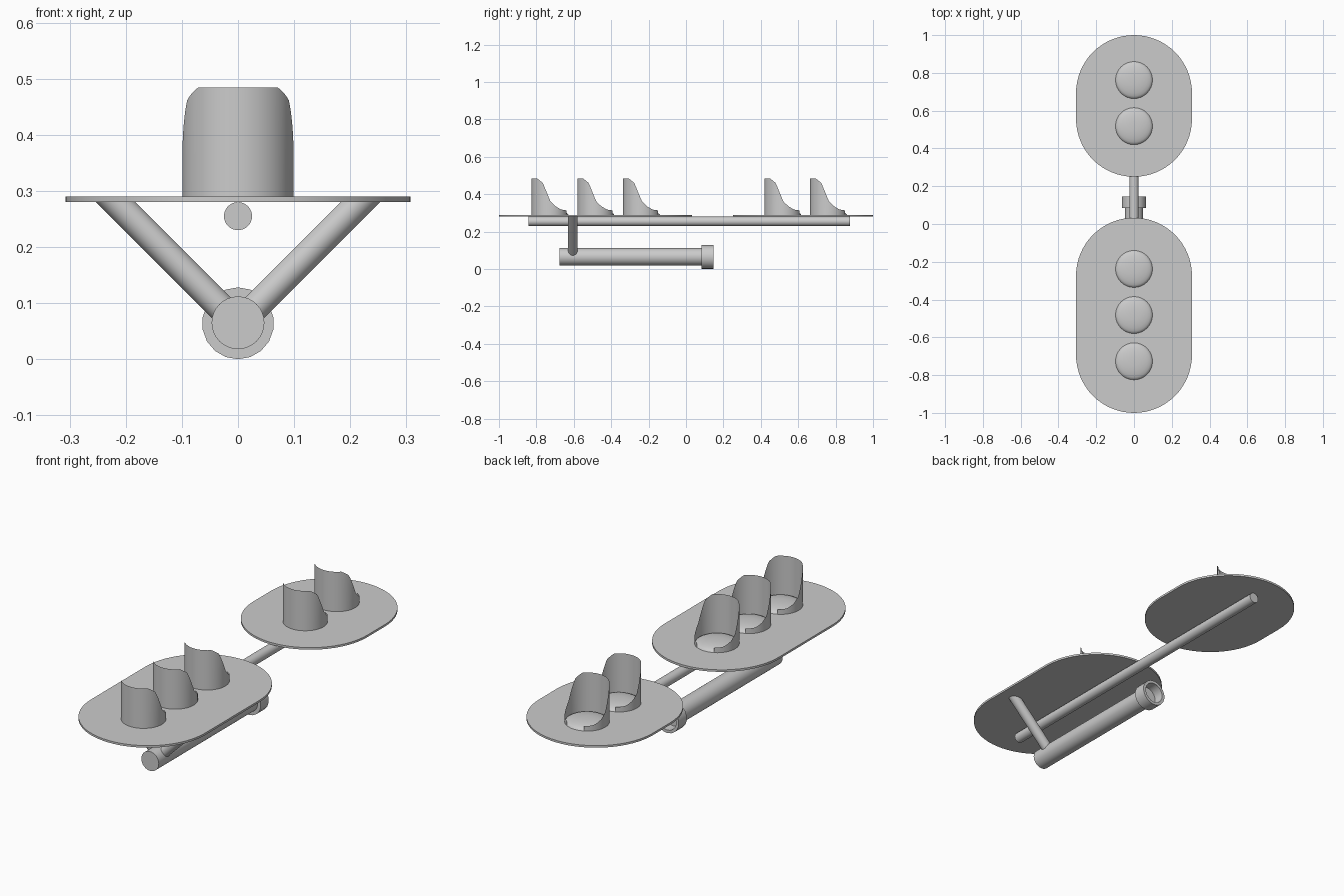
import bpy, bmesh, math
from mathutils import Vector

if "Cube" in bpy.data.objects:
    bpy.data.objects.remove(bpy.data.objects["Cube"])

PLATE_Z, PLATE_T = 0.28, 0.01
TOP = PLATE_Z + PLATE_T


def finish(name, bm, angle=35):
    bmesh.ops.recalc_face_normals(bm, faces=bm.faces)
    me = bpy.data.meshes.new(name)
    bm.to_mesh(me)
    bm.free()
    ob = bpy.data.objects.new(name, me)
    bpy.context.collection.objects.link(ob)
    bpy.ops.object.select_all(action='DESELECT')
    ob.select_set(True)
    bpy.context.view_layer.objects.active = ob
    bpy.ops.object.shade_smooth_by_angle(angle=math.radians(angle))
    return ob


def lathe_y(name, profile, z, segs):
    """Revolve (y, radius) points around a line along y; radius 0 is not needed, ends are capped."""
    bm = bmesh.new()
    rings = []
    for y, r in profile:
        rings.append([bm.verts.new((r * math.sin(2 * math.pi * i / segs), y,
                                    z + r * math.cos(2 * math.pi * i / segs))) for i in range(segs)])
    for a, b in zip(rings, rings[1:]):
        for i in range(segs):
            j = (i + 1) % segs
            bm.faces.new((a[i], a[j], b[j], b[i]))
    bm.faces.new(rings[0])
    bm.faces.new(rings[-1])
    return finish(name, bm)


def plate(name, y0, y1, r=0.307, n=32):
    bm = bmesh.new()
    pts = []
    for cy, start in ((y1 - r, 0), (y0 + r, math.pi)):
        for i in range(n + 1):
            a = start + math.pi * i / n
            pts.append((r * math.cos(a), cy + r * math.sin(a), PLATE_Z))
    f = bm.faces.new([bm.verts.new(p) for p in pts])
    g = bmesh.ops.extrude_face_region(bm, geom=[f])
    bmesh.ops.translate(bm, vec=(0, 0, PLATE_T),
                        verts=[v for v in g['geom'] if isinstance(v, bmesh.types.BMVert)])
    return finish(name, bm)


# Side profile of the hood: (y offset, top height)
HOOD = [(-0.1, 0.484), (-0.068, 0.484), (-0.038, 0.46), (0.002, 0.362),
        (0.03, 0.335), (0.06, 0.318), (0.1, 0.312)]


def hood_height(y):
    for (a, za), (b, zb) in zip(HOOD, HOOD[1:]):
        if y <= b:
            return za + (zb - za) * (y - a) / (b - a)
    return HOOD[-1][1]


def hood(name, cy, r=0.099, gap=math.radians(27), n=60):
    bm = bmesh.new()
    prev = None
    for i in range(n + 1):
        a = gap + (2 * math.pi - 2 * gap) * i / n
        x, y = r * math.sin(a), r * math.cos(a)
        col = [bm.verts.new((x, cy + y, z)) for z in (TOP, hood_height(y))]
        if prev:
            bm.faces.new((prev[0], col[0], col[1], prev[1]))
        prev = col
    return finish(name, bm)


def lens(name, cy, r=0.098, h=0.022, segs=32, rings=6):
    bm = bmesh.new()
    bmesh.ops.create_circle(bm, cap_ends=False, segments=segs, radius=r)
    edges = bm.edges[:]
    for k in range(1, rings):
        t = math.pi / 2 * k / rings
        g = bmesh.ops.extrude_edge_only(bm, edges=edges)['geom']
        edges = [e for e in g if isinstance(e, bmesh.types.BMEdge)]
        for v in (v for v in g if isinstance(v, bmesh.types.BMVert)):
            d = v.co.xy.normalized() * r * math.cos(t)
            v.co = (d.x, d.y, h * math.sin(t))
    bmesh.ops.contextual_create(bm, geom=edges)
    bmesh.ops.translate(bm, vec=(0, cy, TOP), verts=bm.verts)
    return finish(name, bm, 60)


def strut(name, side, y=-0.605, r=0.025, segs=24):
    """Diagonal brace from the pole, cut flush with the plate."""
    bm = bmesh.new()
    axis = Vector((side, 0, 1)).normalized()
    u, w = Vector((0, 1, 0)), axis.cross(Vector((0, 1, 0)))
    low, high = [], []
    for i in range(segs):
        a = 2 * math.pi * i / segs
        p = Vector((side * 0.015, y, 0.077)) + r * (math.cos(a) * u + math.sin(a) * w)
        low.append(bm.verts.new(p))
        high.append(bm.verts.new(p + axis * ((PLATE_Z + 0.001 - p.z) / axis.z)))
    for i in range(segs):
        j = (i + 1) % segs
        bm.faces.new((low[i], low[j], high[j], high[i]))
    bm.faces.new(low)
    bm.faces.new(high)
    return finish(name, bm)


# Backing plates
plate("front_plate", -1.0, 0.033)
plate("rear_plate", 0.25, 1.0)

# Lamps with hoods
for i, cy in enumerate((-0.727, -0.482, -0.238, 0.518, 0.762), 1):
    hood(f"lamp_hood_{i}", cy)
    lens(f"lamp_lens_{i}", cy)

# Rod joining the plates, and the mounting pole
lathe_y("connecting_rod", [(-0.842, 0.025), (0.878, 0.025)], 0.255, 32)
lathe_y("mounting_pole", [(-0.677, 0.047), (0.09, 0.047)], 0.065, 32)

# Open collar at the end of the pole
lathe_y("pole_collar", [(0.084, 0.064), (0.146, 0.064), (0.146, 0.05), (0.095, 0.05)], 0.064, 18)

# Pair of braces
for label, side in (("left", -1), ("right", 1)):
    strut(f"{label}_brace", side)
